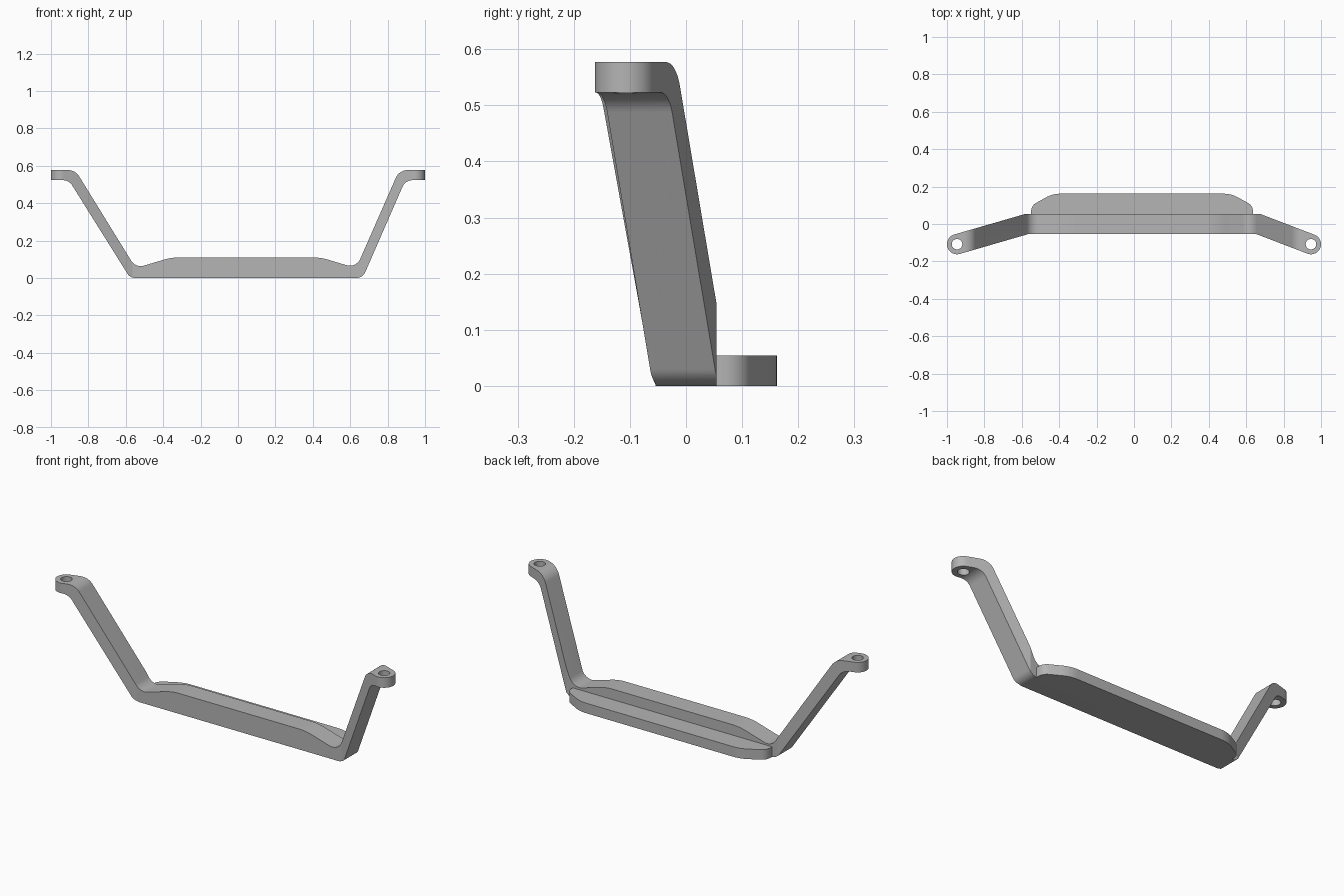
import bpy, bmesh, math
from mathutils import Vector

cube = bpy.data.objects.get("Cube")
if cube:
    bpy.data.objects.remove(cube, do_unlink=True)

T = 0.054          # half width of the strap; also its thickness
TOP = 0.577

grey = bpy.data.materials.new("satin grey")
grey.use_nodes = True
grey.diffuse_color = (0.46, 0.46, 0.46, 1)
grey.node_tree.nodes["Principled BSDF"].inputs["Base Color"].default_value = grey.diffuse_color


def rounded(corners, steps=10):
    """Closed outline from (u, v, radius) corners with filleted arcs."""
    out = []
    for i, (u, v, r) in enumerate(corners):
        p = Vector((u, v))
        if r == 0:
            out.append(p)
            continue
        a = (Vector(corners[i - 1][:2]) - p).normalized()
        b = (Vector(corners[(i + 1) % len(corners)][:2]) - p).normalized()
        half = a.angle(b) / 2
        centre = p + (a + b).normalized() * r / math.sin(half)
        start = p + a * r / math.tan(half) - centre
        end = p + b * r / math.tan(half) - centre
        sweep = start.angle_signed(end)
        # angle_signed is clockwise positive, so turn the other way
        for k in range(steps + 1):
            t = -sweep * k / steps
            c, s = math.cos(t), math.sin(t)
            out.append(centre + Vector((start.x * c - start.y * s, start.x * s + start.y * c)))
    return out


def prism(name, outline, place, low, high):
    """Extrude a flat outline; place(u, v, w) maps it into space."""
    bm = bmesh.new()
    rings = [[bm.verts.new(place(p.x, p.y, w)) for p in outline] for w in (low, high)]
    bm.faces.new(rings[0])
    bm.faces.new(rings[1])
    n = len(outline)
    for i in range(n):
        j = (i + 1) % n
        bm.faces.new((rings[0][i], rings[0][j], rings[1][j], rings[1][i]))
    bmesh.ops.recalc_face_normals(bm, faces=bm.faces)
    mesh = bpy.data.meshes.new(name)
    bm.to_mesh(mesh)
    bm.free()
    mesh.materials.append(grey)
    ob = bpy.data.objects.new(name, mesh)
    bpy.context.collection.objects.link(ob)
    return ob


def upright(u, v, w):
    return (u, w, v)


def flat(u, v, w):
    return (u, v, w)


# Front profile: bent strap with a raised middle, arms of unequal slope
profile = rounded([
    (-0.577, 0, 0.05), (0.667, 0, 0.05),
    (0.895, TOP - T, 0.06), (1.1, TOP - T, 0), (1.1, TOP, 0), (0.862, TOP, 0.07),
    (0.632, 0.053, 0.06), (0.44, 0.11, 0.3), (-0.355, 0.11, 0.3), (-0.547, 0.053, 0.06),
    (-0.87, TOP, 0.07), (-1.1, TOP, 0), (-1.1, TOP - T, 0), (-0.904, TOP - T, 0.06)])
bracket = prism("bracket", profile, upright, -0.3, 0.3)


# Plan outline: straight middle, arms swept forward to round eyelets
def plan_side(side, bend):
    eye = Vector((side * (1 - T), -2 * T))
    d = (eye - Vector((bend, 0))).normalized()
    n = Vector((-d.y, d.x)) * side          # points to the back
    mitre = side * T * math.tan(math.atan2(-d.y, abs(d.x)) / 2)
    tip = eye + d * T
    back, front = tip + n * T, tip - n * T
    return [(bend - mitre, -T, 0), (front.x, front.y, T * 0.998),
            (back.x, back.y, T * 0.998), (bend + mitre, T, 0)]


plan = rounded(plan_side(1, 0.664) + plan_side(-1, -0.573)[::-1], 16)
plan_cutter = prism("plan_cutter", plan, flat, -0.2, 0.8)

# Rear shelf with softened corners
shelf = prism("rear_shelf", rounded([
    (-0.55, 0.03, 0), (0.636, 0.03, 0), (0.636, 0.098, 0.05), (0.52, 0.162, 0.16),
    (-0.435, 0.162, 0.16), (-0.55, 0.098, 0.05)]), flat, 0, T)


# Screw holes through the eyelets
def hole(side):
    circle = [Vector((side * (1 - T) + 0.028 * math.cos(a), -2 * T + 0.028 * math.sin(a)))
              for a in (math.tau * i / 32 for i in range(32))]
    return prism("hole_cutter", circle, flat, 0.4, 0.7)


helpers = [(plan_cutter, "INTERSECT"), (shelf, "UNION"),
           (hole(1), "DIFFERENCE"), (hole(-1), "DIFFERENCE")]
for ob, operation in helpers:
    ob.hide_render = True
    mod = bracket.modifiers.new(ob.name, "BOOLEAN")
    mod.operation = operation
    mod.solver = "EXACT"
    mod.object = ob

# Bake the joined shape and drop the helpers
bpy.context.view_layer.update()
deps = bpy.context.evaluated_depsgraph_get()
baked = bpy.data.meshes.new_from_object(bracket.evaluated_get(deps))
bracket.modifiers.clear()
bracket.data = baked
for ob, _ in helpers:
    bpy.data.objects.remove(ob, do_unlink=True)

bpy.ops.object.select_all(action="DESELECT")
bracket.select_set(True)
bpy.context.view_layer.objects.active = bracket
bpy.ops.object.shade_smooth_by_angle(angle=math.radians(12))
